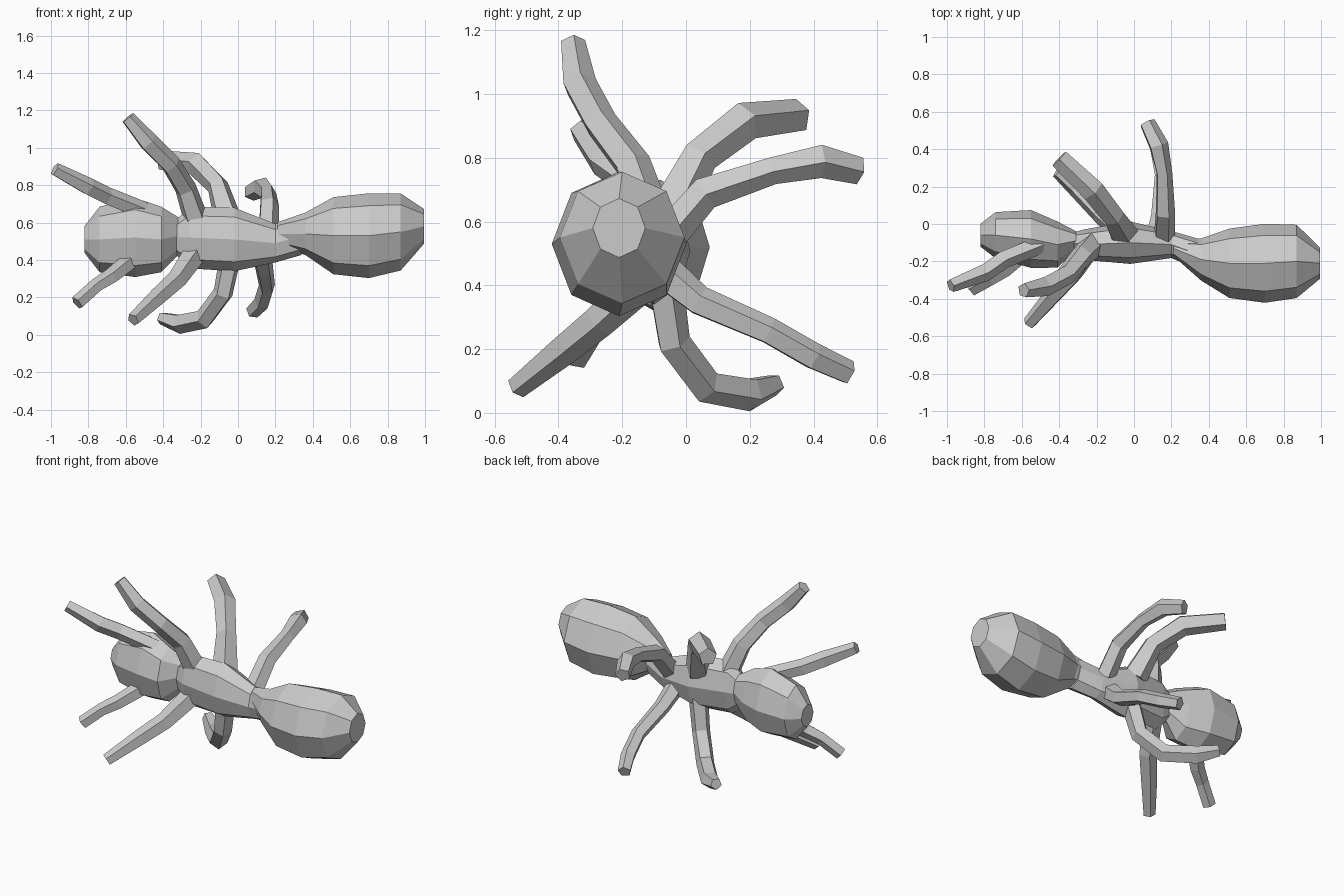
import bpy
import math
from mathutils import Vector


def skin(name, rings):
    """Flat-faced closed skin over a list of vertex rings."""
    n = len(rings[0])
    verts = [v for ring in rings for v in ring]
    faces = [list(range(n))[::-1], [len(verts) - n + i for i in range(n)]]
    for r in range(len(rings) - 1):
        for i in range(n):
            a, b = r * n + i, r * n + (i + 1) % n
            faces.append([a, b, b + n, a + n])
    mesh = bpy.data.meshes.new(name)
    mesh.from_pydata(verts, [], faces)
    mesh.update()
    obj = bpy.data.objects.new(name, mesh)
    bpy.context.collection.objects.link(obj)


def body(name, sections, n=8):
    """Body segment along x: (x, centre y, centre z, y radius, z radius)."""
    rings = []
    for x, cy, cz, ry, rz in sections:
        rings.append([Vector((x, cy + ry * 1.03 * math.cos(2 * math.pi * i / n),
                              cz + rz * 1.03 * math.sin(2 * math.pi * i / n)))
                      for i in range(n)])
    skin(name, rings)


def limb(name, path, n=5):
    """Angular limb through (x, y, z, radius) points."""
    pts = [Vector(p[:3]) for p in path]
    rings, side = [], Vector((1, 0.3, 0.2))
    for k, p in enumerate(pts):
        t = (pts[min(k + 1, len(pts) - 1)] - pts[max(k - 1, 0)]).normalized()
        side = (side - t * side.dot(t)).normalized()
        up = t.cross(side)
        r = path[k][3]
        rings.append([p + r * (side * math.cos(2 * math.pi * i / n)
                               + up * math.sin(2 * math.pi * i / n))
                      for i in range(n)])
    skin(name, rings)


# Three body segments
body("abdomen", [(.21, -.13, .54, .04, .06), (.36, -.19, .54, .11, .11),
                 (.51, -.21, .53, .18, .20), (.70, -.21, .53, .205, .22),
                 (.87, -.20, .55, .19, .20), (.995, -.21, .58, .08, .09)])
body("thorax", [(-.34, -.10, .52, .05, .08), (-.26, -.11, .52, .08, .16),
                (-.02, -.10, .51, .11, .165), (.20, -.11, .49, .07, .10),
                (.34, -.16, .53, .08, .10)])
body("head", [(-.82, -.06, .51, .06, .07), (-.74, -.06, .51, .12, .17),
              (-.55, -.08, .52, .15, .205), (-.41, -.11, .51, .12, .17),
              (-.31, -.09, .53, .05, .09)])

# Antennae
limb("upper_antenna", [(-.50, -.11, .66, .05), (-.70, -.19, .74, .05),
                       (-.80, -.26, .79, .05), (-.98, -.33, .885, .037)])
limb("lower_antenna", [(-.58, -.15, .39, .05), (-.68, -.24, .31, .045),
                       (-.76, -.29, .26, .04), (-.86, -.345, .17, .04)])

# Three pairs of legs
limb("upper_front_leg", [(-.22, -.11, .60, .07), (-.28, -.17, .78, .06),
                         (-.36, -.27, .91, .055), (-.48, -.335, 1.03, .055),
                         (-.59, -.355, 1.16, .04)])
limb("lower_front_leg", [(-.24, -.13, .42, .065), (-.33, -.27, .29, .055),
                         (-.43, -.38, .20, .05), (-.56, -.53, .08, .037)])
limb("upper_middle_leg", [(-.05, -.06, .60, .08), (-.11, .04, .80, .06),
                          (-.22, .18, .91, .065), (-.40, .35, .93, .055)])
limb("lower_middle_leg", [(-.04, -.07, .42, .06), (-.08, -.04, .22, .055),
                          (-.18, .06, .085, .055), (-.31, .20, .06, .055),
                          (-.41, .28, .09, .035)])
limb("upper_rear_leg", [(.16, -.07, .54, .06), (.165, .06, .69, .055),
                        (.16, .27, .76, .045), (.13, .42, .79, .055),
                        (.07, .54, .76, .045)])
limb("lower_rear_leg", [(.12, -.08, .45, .06), (.14, .04, .35, .05),
                        (.155, .26, .255, .045), (.13, .40, .175, .045),
                        (.08, .51, .125, .04)])
